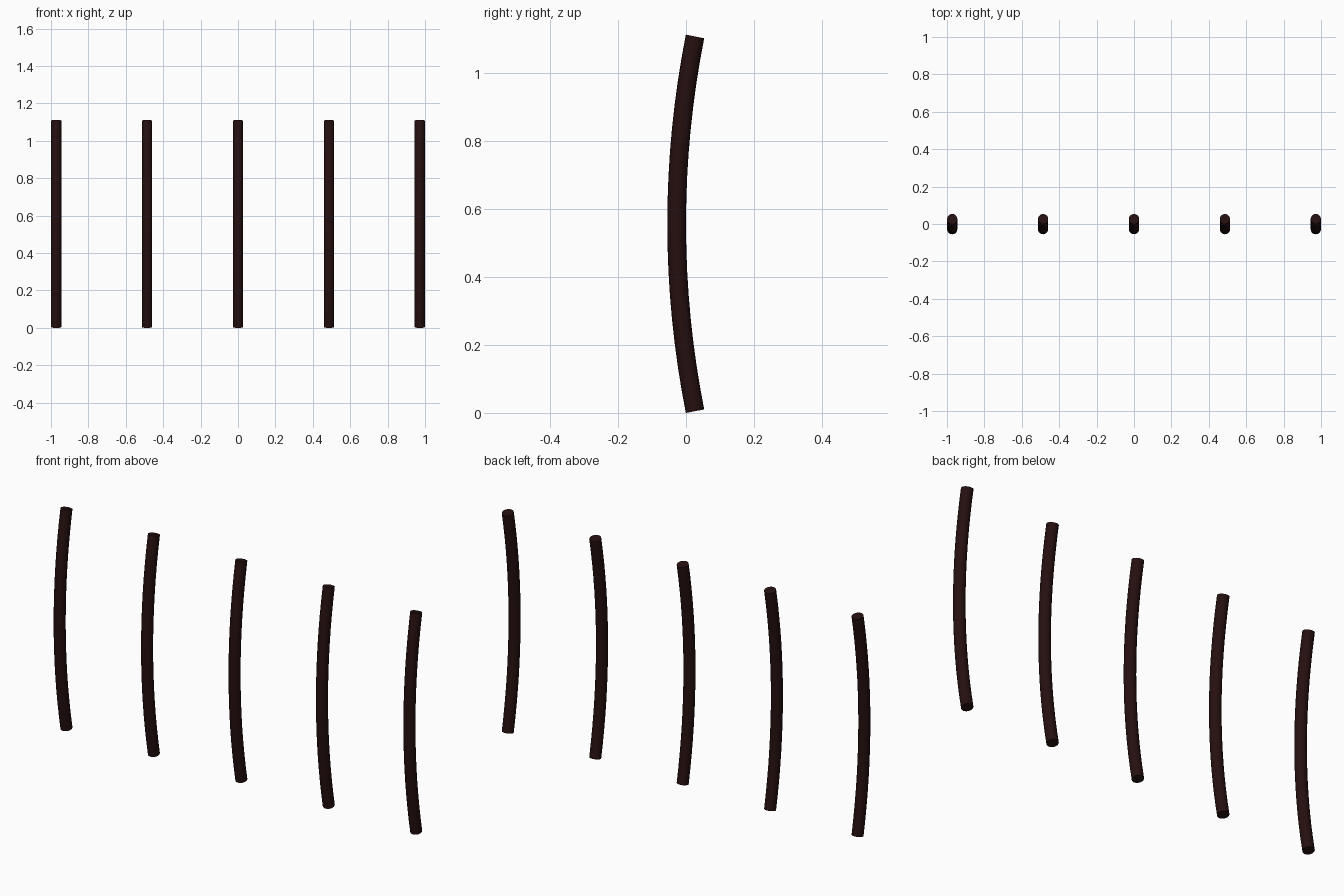
import bpy
import bmesh
import math

if "Cube" in bpy.data.objects:
    bpy.data.objects.remove(bpy.data.objects["Cube"])

RADIUS = 0.0275      # rod thickness
SPACING = 0.486      # distance between rods
HALF_ANGLE = math.radians(11.2)
HALF_HEIGHT = 0.551  # half chord of the bowed centre line
MID_Z = 0.556
SEGMENTS, SIDES = 16, 20

wood = bpy.data.materials.new("dark brown")
wood.diffuse_color = (0.019, 0.0048, 0.0048, 1.0)
wood.use_nodes = True
wood.node_tree.nodes["Principled BSDF"].inputs["Base Color"].default_value = wood.diffuse_color


def bowed_rod_mesh():
    """Round rod swept along a circular arc that bulges to the front (-y)."""
    arc_r = HALF_HEIGHT / math.sin(HALF_ANGLE)
    bm = bmesh.new()
    rings = []
    for i in range(SEGMENTS + 1):
        a = HALF_ANGLE * (2 * i / SEGMENTS - 1)
        ring = []
        for k in range(SIDES):
            t = 2 * math.pi * k / SIDES
            r = arc_r - RADIUS * math.sin(t)
            ring.append(bm.verts.new((RADIUS * math.cos(t),
                                      arc_r - 0.0275 - r * math.cos(a),
                                      MID_Z + r * math.sin(a))))
        rings.append(ring)
    for lo, hi in zip(rings, rings[1:]):
        for k in range(SIDES):
            n = (k + 1) % SIDES
            bm.faces.new((lo[k], lo[n], hi[n], hi[k]))
    # flat end caps
    bm.faces.new(rings[0])
    bm.faces.new(rings[-1])
    bmesh.ops.recalc_face_normals(bm, faces=bm.faces)
    mesh = bpy.data.meshes.new("bowed_rod")
    bm.to_mesh(mesh)
    bm.free()
    mesh.materials.append(wood)
    return mesh


# five identical back spindles in a row
rod = bowed_rod_mesh()
for i in range(5):
    ob = bpy.data.objects.new(f"spindle_{i + 1}", rod.copy())
    ob.location.x = (i - 2) * SPACING
    bpy.context.collection.objects.link(ob)
    bpy.ops.object.select_all(action='DESELECT')
    ob.select_set(True)
    bpy.context.view_layer.objects.active = ob
    bpy.ops.object.shade_smooth_by_angle(angle=math.radians(35))
